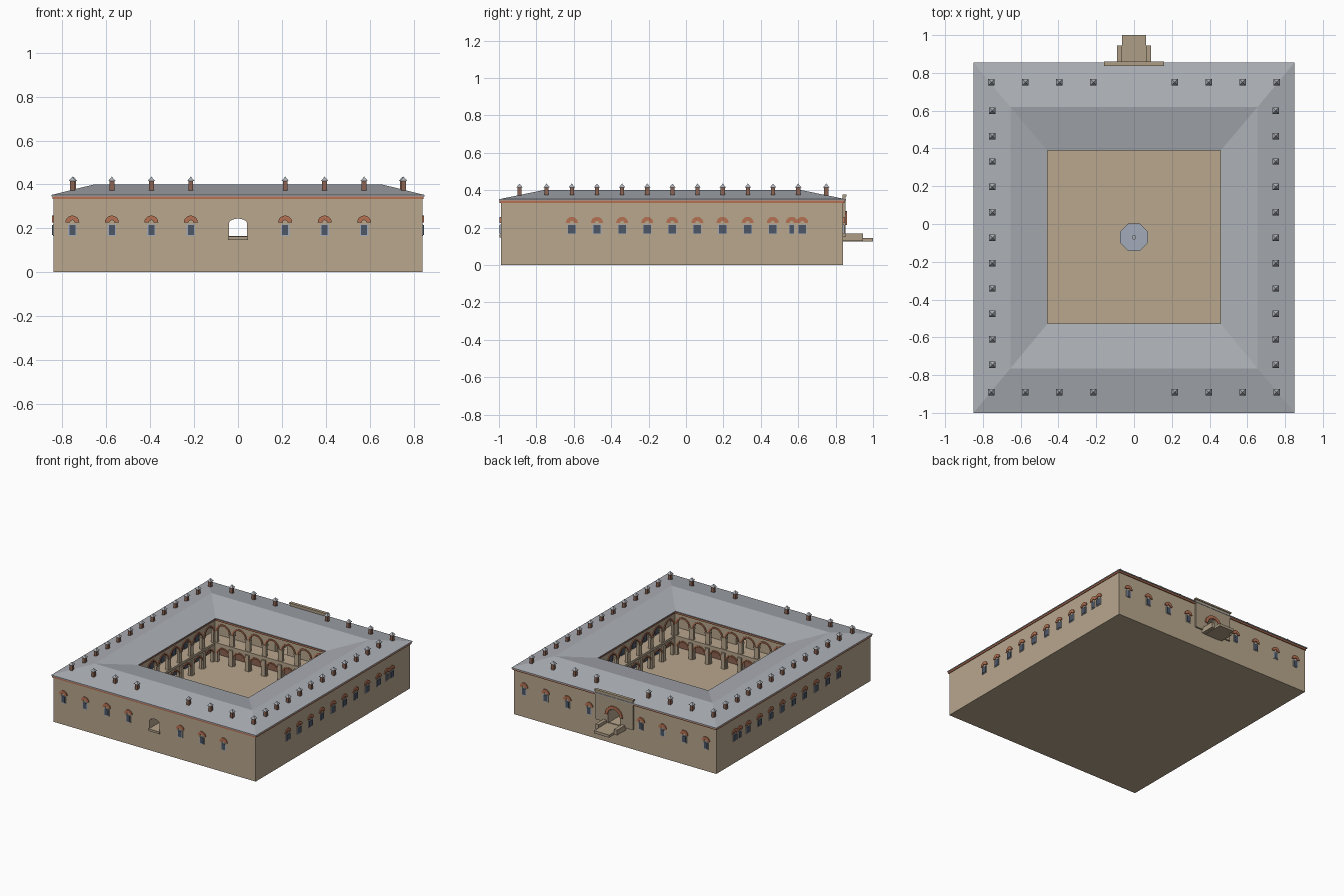
import bpy, bmesh, math
from mathutils import Matrix

if "Cube" in bpy.data.objects:
    bpy.data.objects.remove(bpy.data.objects["Cube"])

CY = -0.07            # courtyard centre in y
BAY = 0.135           # arcade bay spacing
parts = {}


def material(name, r, g, b):
    m = bpy.data.materials.new(name)
    m.diffuse_color = (r, g, b, 1)
    m.use_nodes = True
    m.node_tree.nodes["Principled BSDF"].inputs["Base Color"].default_value = m.diffuse_color
    return m


wall = material("tan_wall", 0.48, 0.385, 0.27)
stone = material("portal_stone", 0.42, 0.34, 0.235)
brick = material("orange_brick", 0.47, 0.165, 0.085)
brown = material("brown_brick", 0.26, 0.125, 0.085)
lead = material("grey_roof", 0.41, 0.43, 0.465)
slate = material("dark_pane", 0.075, 0.095, 0.135)
frame = material("pale_frame", 0.36, 0.41, 0.48)


def part(name, mat):
    """One mesh collects every copy of a repeated part."""
    if name not in parts:
        parts[name] = (bmesh.new(), mat)
    return parts[name][0]


def prism(name, mat, pts, place, y0, y1):
    """Extrude a (u, z) outline from local y0 to y1; local -y faces outward."""
    bm = part(name, mat)
    a = [bm.verts.new(place @ Matrix.Translation((u, y0, z)).translation) for u, z in pts]
    b = [bm.verts.new(place @ Matrix.Translation((u, y1, z)).translation) for u, z in pts]
    bm.faces.new(a)
    bm.faces.new(b[::-1])
    n = len(pts)
    for i in range(n):
        bm.faces.new((a[i], b[i], b[(i + 1) % n], a[(i + 1) % n]))


def rect(w, z0, z1, u=0):
    return [(u - w, z0), (u + w, z0), (u + w, z1), (u - w, z1)]


def arc(u, w, z, rise, n=10):
    """Left-to-right arch curve."""
    return [(u - w * math.cos(math.pi * i / n), z + rise * math.sin(math.pi * i / n))
            for i in range(n + 1)]


def arch_band(u, z, r0, r1):
    return arc(u, r1, z, r1) + arc(u, r0, z, r0)[::-1]


def spot(x, y, deg):
    return Matrix.Translation((x, y, 0)) @ Matrix.Rotation(math.radians(deg), 4, 'Z')


def loft_ring(name, mat, loops):
    """Closed ring through rectangles (half_x, y0, y1, z)."""
    bm = part(name, mat)
    rows = [[bm.verts.new(c) for c in ((-x, a, z), (x, a, z), (x, b, z), (-x, b, z))]
            for x, a, b, z in loops]
    for i, r in enumerate(rows):
        s = rows[(i + 1) % len(rows)]
        for k in range(4):
            j = (k + 1) % 4
            bm.faces.new((r[k], r[j], s[j], s[k]))


def court(h, z):
    return (h, CY - h, CY + h, z)


def cone(name, mat, x, y, z0, z1, r0, r1, n):
    bm = part(name, mat)
    m = Matrix.Translation((x, y, (z0 + z1) / 2)) @ Matrix.Rotation(math.pi / n, 4, 'Z')
    bmesh.ops.create_cone(bm, cap_ends=True, segments=n, radius1=r0, radius2=r1,
                          depth=z1 - z0, matrix=m)


# Main ring of rooms, gallery deck, cornices and hipped roof
loft_ring("building_mass", wall, [(0.84, -0.99, 0.84, 0), (0.84, -0.99, 0.84, 0.345),
                                  court(0.58, 0.345), court(0.58, 0)])
loft_ring("gallery_deck", wall, [court(0.585, 0.148), court(0.468, 0.148),
                                 court(0.468, 0.165), court(0.585, 0.165)])
loft_ring("outer_cornice", brick, [(0.846, -0.996, 0.848, 0.333), (0.846, -0.996, 0.848, 0.347),
                                   (0.83, -0.98, 0.83, 0.347), (0.83, -0.98, 0.83, 0.333)])
loft_ring("court_cornice", brick, [court(0.466, 0.33), court(0.466, 0.346),
                                   court(0.49, 0.346), court(0.49, 0.33)])
loft_ring("roof", lead, [(0.85, -1.0, 0.855, 0.352), (0.655, -0.765, 0.62, 0.40),
                         court(0.458, 0.352), court(0.458, 0.345), (0.85, -1.0, 0.855, 0.345)])
prism("court_floor", wall, rect(0.58, 0, 0.02), spot(0, CY, 0), -0.58, 0.58)

# Two-storey arcades on the four courtyard sides
bays = [k * BAY for k in range(-3, 4)]
for q in range(4):
    # local -y points to the courtyard centre
    side = Matrix.Translation((0, CY, 0)) @ Matrix.Rotation(q * math.pi / 2, 4, 'Z')
    for name, z0, w, spring, rise, top in (("lower_arcade", 0.02, 0.046, 0.085, 0.04, 0.15),
                                           ("upper_arcade", 0.165, 0.05, 0.25, 0.05, 0.345)):
        line = [(-0.475, z0)]
        for u in bays:
            line += [(u - w, z0)] + arc(u, w, spring, rise) + [(u + w, z0)]
        line += [(0.475, z0), (0.475, top), (-0.475, top)]
        prism(name, wall, line, side, 0.474, 0.494)
    for u in bays:
        # brick arch heads on both storeys
        prism("lower_arch_bricks", brick, arc(u, 0.056, 0.085, 0.05) + arc(u, 0.046, 0.085, 0.04)[::-1],
              side, 0.469, 0.475)
        prism("upper_arch_bricks", brick, arch_band(u, 0.25, 0.05, 0.061), side, 0.469, 0.475)
        # gallery doors on the back walls
        prism("lower_doors", slate, rect(0.022, 0.02, 0.09, u), side, 0.568, 0.576)
        if u or q % 2:
            prism("upper_doors", slate, rect(0.02, 0.165, 0.225, u), side, 0.574, 0.581)
            prism("upper_door_heads", brick, arch_band(u, 0.23, 0.012, 0.034), side, 0.574, 0.581)
    # brown wall behind the lower arcade
    prism("lower_back_wall", brown, rect(0.575, 0.02, 0.148), side, 0.574, 0.581)
    # piers with capitals between bays
    for k in range(-2, 4):
        u = (k - 0.5) * BAY
        prism("lower_piers", wall, rect(0.015, 0.02, 0.14, u), side, 0.463, 0.48)
        prism("upper_capitals", stone, rect(0.021, 0.243, 0.253, u), side, 0.468, 0.496)


def window(place, w, border):
    prism("window_frames", frame, rect(w + border, 0.165, 0.218), place, -0.004, 0.002)
    prism("window_panes", slate, rect(w, 0.17, 0.214), place, -0.007, 0.002)
    prism("window_arches", brick, arch_band(0, 0.226, 0.011, 0.032), place, -0.007, 0.002)


# Outer windows
row = [0.215, 0.395, 0.575, 0.755]
for x in row:
    for s in (-1, 1):
        if s * x < 0.7:
            window(spot(s * x, -0.99, 0), 0.014, 0.006)
        window(spot(s * x, 0.84, 180), 0.014, 0.006)
side_y = [-0.61 + i * 0.1342 for i in range(9)] + [0.565, 0.622]
for y in side_y:
    for s in (-1, 1):
        window(spot(s * 0.84, y, 90 * s), 0.012 if y == 0.565 else 0.02, 0.003)


# Chimneys with pyramid caps
def chimney(x, y):
    q = math.sqrt(2)
    cone("chimney_shafts", brown, x, y, 0.355, 0.415, 0.011 * q, 0.011 * q, 4)
    cone("chimney_caps", lead, x, y, 0.415, 0.435, 0.017 * q, 0.001, 4)


for s in (-1, 1):
    for x in row:
        chimney(s * x, 0.75)
        chimney(s * x, -0.89)
    for i in range(11):
        chimney(s * 0.75, 0.60 - i * 0.1345)

# Rear portal: slab with arched doorway, coping and brick arch
rear = spot(0, 0.84, 180)
prism("portal_slab", stone, [(-0.155, 0.15), (-0.05, 0.15)] + arc(0, 0.05, 0.215, 0.05)
      + [(0.05, 0.15), (0.155, 0.15), (0.155, 0.37), (-0.155, 0.37)], rear, -0.012, 0.004)
prism("portal_coping", stone, rect(0.16, 0.366, 0.377), rear, -0.019, 0.004)
prism("portal_arch", brick, arch_band(0, 0.215, 0.051, 0.073), rear, -0.02, -0.01)
# Bridge to the portal with side parapets
prism("portal_walkway", stone, rect(0.063, 0.125, 0.145), rear, -0.16, 0.004)
for u in (-0.076, 0.076):
    prism("portal_parapets", stone, rect(0.013, 0.128, 0.168, u), rear, -0.105, 0.004)
# Front opening sill
prism("front_sill", stone, rect(0.045, 0.147, 0.163), spot(0, -0.99, 0), -0.008, 0.01)

# Courtyard fountain
cone("fountain_basin", frame, 0, CY, 0.02, 0.045, 0.079, 0.079, 8)
cone("fountain_spout", lead, 0, CY, 0.045, 0.07, 0.012, 0.012, 8)

# Passage cutters through front and rear ranges
prism("front_passage_cutter", stone, [(-0.041, 0.163)] + arc(0, 0.041, 0.222, 0.022)
      + [(0.041, 0.163)], spot(0, 0, 0), -1.1, -0.4)
prism("rear_passage_cutter", stone, [(-0.05, 0.15)] + arc(0, 0.05, 0.215, 0.05)
      + [(0.05, 0.15)], spot(0, 0, 0), 0.505, 1.1)

# Turn the collected parts into objects
made = {}
for name, (bm, mat) in parts.items():
    bmesh.ops.recalc_face_normals(bm, faces=bm.faces)
    me = bpy.data.meshes.new(name)
    bm.to_mesh(me)
    bm.free()
    me.materials.append(mat)
    made[name] = bpy.data.objects.new(name, me)
    bpy.context.collection.objects.link(made[name])
for name in ("front_passage_cutter", "rear_passage_cutter"):
    made[name].hide_render = True
    mod = made["building_mass"].modifiers.new(name, 'BOOLEAN')
    mod.operation = 'DIFFERENCE'
    mod.solver = 'EXACT'
    mod.object = made[name]
